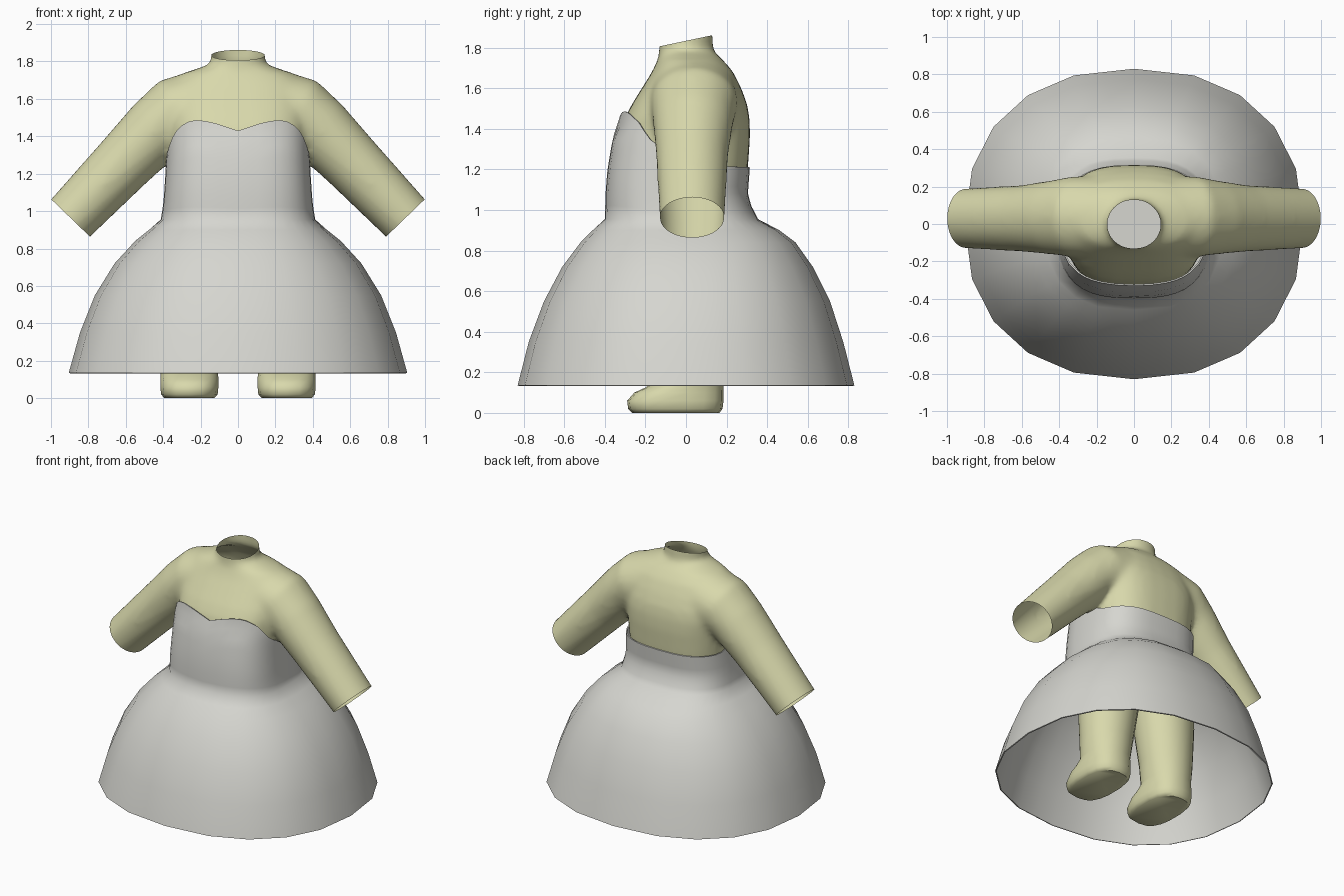
import bpy, bmesh, math
from mathutils import Vector

if "Cube" in bpy.data.objects:
    bpy.data.objects.remove(bpy.data.objects["Cube"])


def material(name, rgb):
    m = bpy.data.materials.new(name)
    m.diffuse_color = (*rgb, 1)
    m.use_nodes = True
    m.node_tree.nodes["Principled BSDF"].inputs["Base Color"].default_value = m.diffuse_color
    return m


SKIN = material("pale olive skin", (0.69, 0.69, 0.41))
CLOTH = material("light grey cloth", (0.67, 0.67, 0.63))


def power(v, p):
    return math.copysign(abs(v) ** p, v)


def oval(a, cx, rx, yf, yb, p):
    """Point on a rounded outline; a = 0 is the front, 180 degrees the back."""
    cy, ry = (yf + yb) / 2, (yb - yf) / 2
    return cx + rx * power(math.sin(a), p), cy - ry * power(math.cos(a), p)


def loft(name, rings, mat, caps=(True, True)):
    """Skin a list of closed rings of equal point count."""
    bm = bmesh.new()
    rows = [[bm.verts.new(p) for p in r] for r in rings]
    n = len(rows[0])
    for a, b in zip(rows, rows[1:]):
        for i in range(n):
            j = (i + 1) % n
            bm.faces.new((a[i], a[j], b[j], b[i]))
    if caps[0]:
        bm.faces.new(rows[0][::-1])
    if caps[1]:
        bm.faces.new(rows[-1])
    if caps[0] and caps[1]:
        bmesh.ops.recalc_face_normals(bm, faces=bm.faces)
    me = bpy.data.meshes.new(name)
    bm.to_mesh(me)
    bm.free()
    me.materials.append(mat)
    ob = bpy.data.objects.new(name, me)
    bpy.context.collection.objects.link(ob)
    return ob


def activate(ob):
    bpy.ops.object.select_all(action='DESELECT')
    ob.select_set(True)
    bpy.context.view_layer.objects.active = ob


def smooth(ob, angle=45):
    activate(ob)
    bpy.ops.object.shade_smooth_by_angle(angle=math.radians(angle))


def apply_modifier(ob, kind, **settings):
    activate(ob)
    m = ob.modifiers.new(kind.lower(), kind)
    for key, value in settings.items():
        setattr(m, key, value)
    bpy.ops.object.modifier_apply(modifier=m.name)


def angles(n):
    return [2 * math.pi * i / n for i in range(n)]


def lerp_table(table, x):
    """Linear lookup in rows of (key, values...)."""
    if x <= table[0][0]:
        return table[0][1:]
    for a, b in zip(table, table[1:]):
        if x <= b[0]:
            t = (x - a[0]) / (b[0] - a[0])
            return [u + (v - u) * t for u, v in zip(a[1:], b[1:])]
    return table[-1][1:]


# Torso with neck: z, half width, front y, back y, roundness
TORSO = [(0.88, .35, -.33, .27, .75), (1.08, .355, -.34, .285, .74), (1.2, .362, -.34, .305, .72),
         (1.36, .37, -.325, .316, .72), (1.45, .38, -.303, .314, .72), (1.52, .385, -.268, .302, .75),
         (1.6, .385, -.218, .273, .8), (1.68, .375, -.168, .233, .85), (1.735, .30, -.142, .187, .9),
         (1.768, .20, -.133, .15, 1), (1.79, .145, -.133, .133, 1), (1.90, .143, -.133, .133, 1)]
body = loft("upper_body", [[(*oval(a, 0, rx, yf, yb, p), z) for a in angles(32)]
                           for z, rx, yf, yb, p in TORSO], SKIN)

# Arms: centre x, centre z, downward slope, thickness radius, depth radius, centre y
ARM = [(.20, 1.55, 14, .205, .22, .035), (.33, 1.525, 28, .195, .215, .04),
       (.44, 1.435, 42, .178, .198, .035), (.60, 1.27, 46, .164, .178, .03),
       (.895, .963, 46, .146, .161, .03), (.93, .927, 46, .144, .159, .03)]
for side in (-1, 1):
    rings = []
    for cx, cz, slope, rn, ry, cy in ARM:
        s = math.radians(slope)
        rings.append([(side * (cx + rn * math.cos(a) * math.sin(s)),
                       cy + ry * math.sin(a),
                       cz + rn * math.cos(a) * math.cos(s)) for a in angles(24)])
    arm = loft("arm_helper", rings, SKIN)
    apply_modifier(body, 'BOOLEAN', operation='UNION', solver='EXACT', object=arm)
    bpy.data.objects.remove(arm)

# Blend the shoulders into one soft skin
apply_modifier(body, 'REMESH', mode='VOXEL', voxel_size=.02)
apply_modifier(body, 'SMOOTH', factor=.5, iterations=10)

# Cut the neck and the cuffs open, then remove the hidden bottom
s = math.radians(46)
ends = [(Vector((0, 0, 1.834)), Vector((0, -.21, 1)))]
for side in (-1, 1):
    ends.append((Vector((side * .895, .03, .963)), Vector((side * math.cos(s), 0, -math.sin(s)))))
bm = bmesh.new()
bm.from_mesh(body.data)
for co, no in ends:
    bmesh.ops.bisect_plane(bm, geom=bm.verts[:] + bm.edges[:] + bm.faces[:],
                           plane_co=co, plane_no=no.normalized(), clear_outer=True)
low = [f for f in bm.faces
       if f.calc_center_median().z < .95 and abs(f.calc_center_median().x) < .45]
bmesh.ops.delete(bm, geom=low, context='FACES')
bm.to_mesh(body.data)
bm.free()
body.data.materials.clear()
body.data.materials.append(SKIN)
smooth(body, 60)

# Skirt: z, half width, front y, back y, roundness
SKIRT = [(.135, .905, -.83, .83, .88), (.35, .845, -.775, .775, .88), (.55, .765, -.70, .71, .87),
         (.72, .66, -.61, .625, .86), (.84, .55, -.52, .54, .82), (.90, .475, -.46, .46, .77)]
BODICE = [(.955, .413, -.40, .355, .72), (1.02, .402, -.398, .322, .71), (1.08, .396, -.397, .305, .7),
          (1.2, .388, -.387, .314, .69), (1.36, .38, -.36, .324, .67), (1.43, .377, -.33, .324, .66),
          (1.49, .377, -.325, .324, .66)]
# Sweetheart neckline: degrees from the front, height
NECKLINE = [(0, 1.43), (8, 1.465), (23, 1.49), (39, 1.475), (58, 1.42), (70, 1.355),
            (90, 1.27), (110, 1.215), (180, 1.21)]
rings = []
for z, rx, yf, yb, p in SKIRT:
    corner = [Vector((*oval(a, 0, rx, yf, yb, p), z)) for a in angles(20)]
    ring = []
    for i, c in enumerate(corner):
        ring += [c, (c + corner[(i + 1) % 20]) / 2]
    rings.append(ring)
for k in range(9):
    ring = []
    for a in angles(40):
        d = math.degrees(a)
        top = lerp_table(NECKLINE, min(d, 360 - d))[0]
        z = .955 + (top - .955) * k / 8
        rx, yf, yb, p = lerp_table(BODICE, z)
        ring.append((*oval(a, 0, rx, yf, yb, p), z))
    rings.append(ring)
dress = loft("dress", rings, CLOTH, (False, False))
apply_modifier(dress, 'SOLIDIFY', thickness=.008, offset=-1)
smooth(dress, 50)

# Lining closing the waist inside the dress
ring = [(*oval(a, 0, .40, -.39, .34, 0.75), .95) for a in angles(20)]
loft("waist_lining", [ring], CLOTH, (False, True))

# Legs with feet: z, centre x, half width, front y, back y, roundness
LEG = [(0, .26, .135, -.265, .165, .75), (.02, .26, .153, -.285, .18, .75),
       (.06, .26, .157, -.29, .185, .75), (.1, .26, .157, -.255, .185, .8),
       (.125, .26, .156, -.20, .185, .85), (.16, .26, .157, -.155, .185, .95),
       (.3, .255, .178, -.155, .195, 1), (.6, .235, .21, -.175, .215, 1),
       (.94, .2, .195, -.18, .215, 1)]
for side, label in ((-1, "right"), (1, "left")):
    rings = [[(*oval(a, side * cx, rx, yf, yb, p), z) for a in angles(18)]
             for z, cx, rx, yf, yb, p in LEG]
    smooth(loft(label + "_leg", rings, SKIN), 50)
